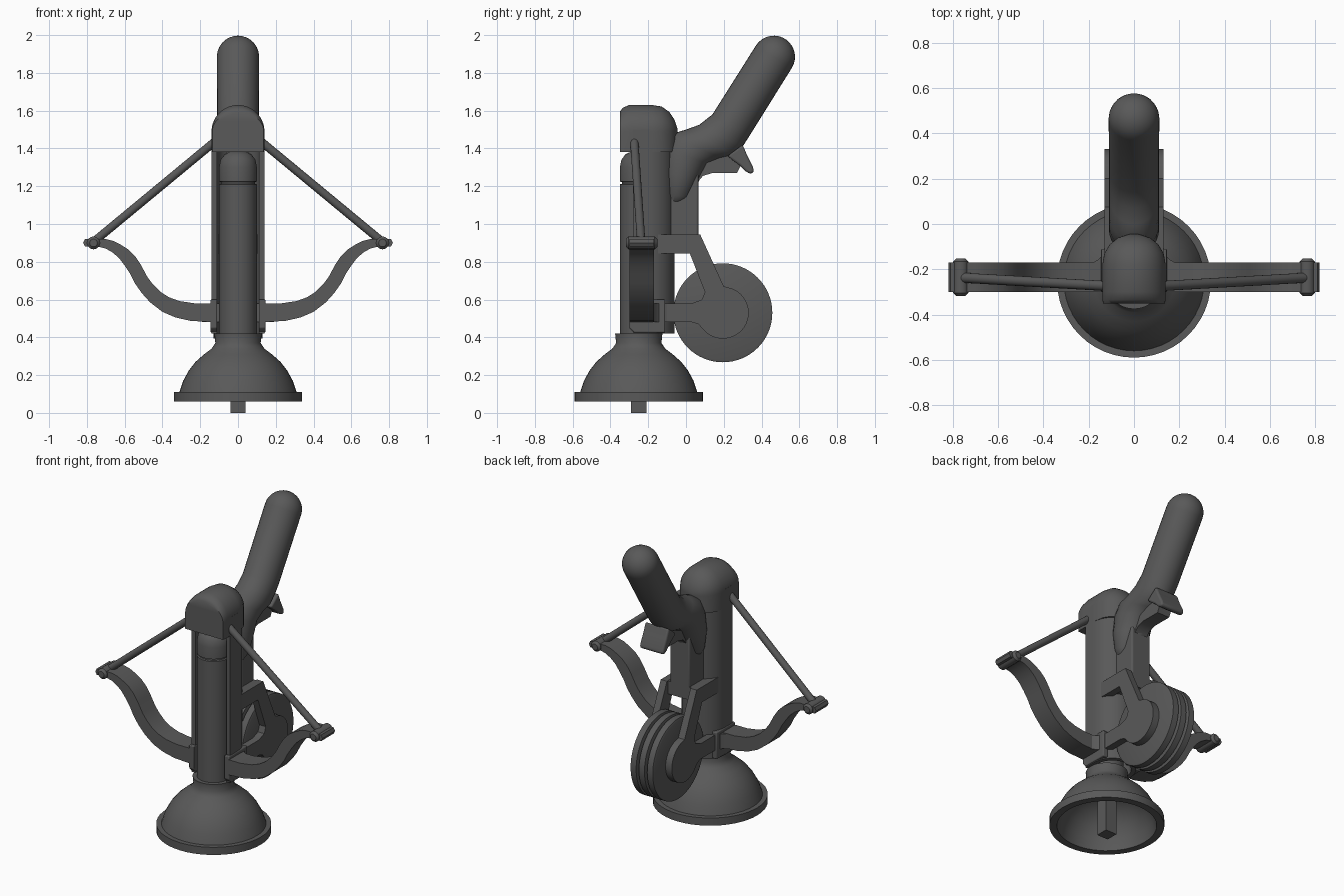
import bpy, bmesh
from math import pi, sin, cos, radians, sqrt
from mathutils import Matrix, Vector

cube = bpy.data.objects.get("Cube")
if cube:
    bpy.data.objects.remove(cube, do_unlink=True)

grey = bpy.data.materials.new("dark grey")
grey.use_nodes = True
grey.diffuse_color = (0.1, 0.1, 0.1, 1)
grey.node_tree.nodes["Principled BSDF"].inputs["Base Color"].default_value = (0.1, 0.1, 0.1, 1)


def finish(name, bm, bevel=0, angle=40):
    """Turn a bmesh into a shaded object with an optional bevel."""
    bmesh.ops.recalc_face_normals(bm, faces=bm.faces)
    mesh = bpy.data.meshes.new(name)
    bm.to_mesh(mesh)
    bm.free()
    mesh.materials.append(grey)
    for p in mesh.polygons:
        p.use_smooth = True
    mesh.set_sharp_from_angle(angle=radians(angle))
    ob = bpy.data.objects.new(name, mesh)
    bpy.context.scene.collection.objects.link(ob)
    if bevel:
        mod = ob.modifiers.new("soft edges", "BEVEL")
        mod.width, mod.segments, mod.limit_method = bevel, 3, "ANGLE"
        mod.angle_limit = radians(40)
    return ob


def loft(name, rings, cap=True, bevel=0, angle=40):
    """Skin a list of closed rings of points."""
    bm = bmesh.new()
    vs = [[bm.verts.new(p) for p in ring] for ring in rings]
    n = len(vs[0])
    for a, b in zip(vs, vs[1:]):
        for i in range(n):
            j = (i + 1) % n
            bm.faces.new((a[i], a[j], b[j], b[i]))
    if cap:
        bm.faces.new(vs[0])
        bm.faces.new(vs[-1])
    return finish(name, bm, bevel, angle)


def prism(name, pts, axis, lo, hi, bevel=0):
    """Extrude a 2D outline along one axis."""
    put = {"x": lambda p, t: (t, p[0], p[1]),
           "y": lambda p, t: (p[0], t, p[1]),
           "z": lambda p, t: (p[0], p[1], t)}[axis]
    return loft(name, [[put(p, t) for p in pts] for t in (lo, hi)], bevel=bevel)


def box(name, x0, x1, y0, y1, z0, z1, bevel=0):
    return prism(name, [(x0, y0), (x1, y0), (x1, y1), (x0, y1)], "z", z0, z1, bevel)


def lathe(name, profile, matrix, n=48, cap=True):
    """Revolve (radius, height) points about z, then place the result."""
    rings = [[matrix @ Vector((r * cos(2 * pi * i / n), r * sin(2 * pi * i / n), z))
              for i in range(n)] for r, z in profile]
    return loft(name, rings, cap)


def rod(name, a, b, r):
    a, b = Vector(a), Vector(b)
    d = b - a
    m = Matrix.Translation(a) @ d.to_track_quat("Z", "Y").to_matrix().to_4x4()
    e = r * 0.4
    return lathe(name, [(r - e, 0), (r, e), (r, d.length - e), (r - e, d.length)], m, 16)


def arc(cx, cy, r, a0, a1, n):
    return [(cx + r * cos(radians(a0 + (a1 - a0) * i / n)),
             cy + r * sin(radians(a0 + (a1 - a0) * i / n))) for i in range(n + 1)]


# Suction cup, hollow below, with its centre pin
AXIS = Matrix.Translation((0, -0.25, 0))
lathe("suction_cup", [
    (0.01, 0.42), (0.125, 0.42), (0.12, 0.37), (0.14, 0.34), (0.18, 0.31), (0.225, 0.27),
    (0.26, 0.225), (0.29, 0.17), (0.31, 0.11), (0.34, 0.11), (0.34, 0.06), (0.295, 0.06),
    (0.28, 0.13), (0.25, 0.2), (0.2, 0.26), (0.12, 0.31), (0.01, 0.32)], AXIS)
box("cup_pin", -0.04, 0.04, -0.29, -0.21, 0, 0.35)

# Stick with a ring groove and rounded end
lathe("stick", [(0.1, 0.4), (0.1, 1.21), (0.09, 1.213), (0.09, 1.222), (0.1, 1.225),
                (0.1, 1.3), (0.092, 1.34), (0.07, 1.37), (0.035, 1.385), (0.005, 1.39)], AXIS)

# Barrel: a channel open to the front
outer = [(0.14, -0.28)] + arc(0, -0.2, 0.14, 0, 180, 24) + [(-0.14, -0.28)]
inner = [(-0.112, -0.28)] + arc(0, -0.2, 0.112, 180, 0, 24) + [(0.112, -0.28)]
prism("barrel", outer + inner, "z", 0.42, 1.5)

# Domed head hooked over the stick
rings = []
for y, w, top in [(-0.35, 0.136, 1.595), (-0.335, 0.14, 1.615), (-0.3, 0.14, 1.63),
                  (-0.18, 0.14, 1.63), (-0.13, 0.131, 1.622), (-0.09, 0.107, 1.595),
                  (-0.06, 0.07, 1.55), (-0.045, 0.02, 1.505)]:
    arch = [(w * cos(pi * i / 24), y, 1.49 + (top - 1.49) * sin(pi * i / 24)) for i in range(25)]
    rings.append([(w, y, 1.38)] + arch + [(-w, y, 1.38)])
loft("head", rings, angle=50)

# Grip: oval sections between a front and a back point, then a round end
sections = [((-0.1, 1.09), (-0.03, 1.085), 0.05), ((-0.12, 1.16), (0.03, 1.14), 0.09),
            ((-0.13, 1.28), (0.07, 1.23), 0.11), ((-0.12, 1.4), (0.12, 1.32), 0.11),
            ((-0.08, 1.475), (0.19, 1.345), 0.11), ((0, 1.5), (0.26, 1.36), 0.11),
            ((0.07, 1.525), (0.3, 1.41), 0.11), ((0.14, 1.58), (0.335, 1.465), 0.11)]
along, across = Vector((0.52, 0.855)), Vector((-0.855, 0.52))
for k in range(8):
    t = k / 7 * 1.5
    c, r = Vector((0.465, 1.885)) + along * 0.112 * sin(t), 0.112 * cos(t)
    sections.append((c + across * r, c - across * r, r))
rings = []
for f, b, w in sections:
    f, b = Vector(f), Vector(b)
    mid, half = (f + b) / 2, (f - b) / 2
    ring = []
    for i in range(32):
        a = 2 * pi * i / 32
        p = mid + half * cos(a)
        ring.append((w * sin(a), p.x, p.y))
    rings.append(ring)
loft("grip", rings, angle=60)
prism("grip_spur", [(0.22, 1.36), (0.3, 1.42), (0.325, 1.36), (0.355, 1.3), (0.36, 1.275),
                    (0.34, 1.265), (0.315, 1.28), (0.285, 1.31), (0.25, 1.335)],
      "x", -0.085, 0.085, 0.012)
prism("trigger_web", [(0.03, 1.15), (0.06, 1.22), (0.09, 1.255), (0.14, 1.27), (0.27, 1.27),
                      (0.29, 1.31), (0.2, 1.38), (0.03, 1.38)], "x", -0.045, 0.045)

# Post and cross bar that carry the wheel fork
box("rear_post", -0.07, 0.07, -0.09, 0.065, 0.87, 1.3, 0.01)
box("fork_bridge", -0.1, 0.1, -0.1, 0.065, 0.86, 0.944)

# Grooved wheel
ON_X = Matrix.Translation((0, 0.195, 0.53)) @ Matrix.Rotation(pi / 2, 4, "Y")
profile = [(0.01, -0.085), (0.25, -0.085)]
for x in (-0.06, 0, 0.06):
    profile += [(0.262, x - 0.02), (0.262, x + 0.02)]
    if x < 0.05:
        profile += [(0.235, x + 0.025), (0.235, x + 0.035)]
lathe("wheel", profile + [(0.25, 0.085), (0.01, 0.085)], ON_X, 64)

# Parts on both sides
fork = ([(-0.16, 0.945), (0.075, 0.945), (0.2, 0.67)] + arc(0.195, 0.53, 0.137, 80, -130, 24)
        + [(0.065, 0.47), (0.03, 0.48), (-0.18, 0.48), (-0.18, 0.58), (0.03, 0.58),
           (0.085, 0.6), (0.1, 0.64), (0.02, 0.845), (-0.16, 0.845)])
limb = [(0.12, 0.58), (0.23, 0.58), (0.31, 0.592), (0.365, 0.612), (0.41, 0.64), (0.45, 0.68),
        (0.48, 0.72), (0.515, 0.785), (0.545, 0.83), (0.58, 0.865), (0.62, 0.89), (0.66, 0.91),
        (0.7, 0.92), (0.81, 0.92), (0.82, 0.9), (0.81, 0.88), (0.74, 0.88), (0.7, 0.87),
        (0.665, 0.85), (0.63, 0.82), (0.6, 0.78), (0.57, 0.735), (0.545, 0.685),
        (0.51, 0.635), (0.465, 0.585), (0.4, 0.535), (0.33, 0.505), (0.25, 0.487), (0.12, 0.48)]
for side, s in (("left", 1), ("right", -1)):
    prism(side + "_fork", fork, "x", s * 0.085, s * 0.13)
    prism(side + "_limb", [(s * x, z) for x, z in limb], "y", -0.3, -0.17)
    prism(side + "_bracket", [(-0.3, 0.6), (-0.3, 0.45), (-0.275, 0.425), (-0.11, 0.425),
                              (-0.11, 0.6)], "x", s * 0.11, s * 0.145, 0.006)
    # fillet blending the limb into the barrel
    prism(side + "_fillet", [(s * 0.11, -0.175), (s * 0.19, -0.175), (s * 0.155, -0.155),
                             (s * 0.135, -0.13), (s * 0.13, -0.1), (s * 0.11, -0.1)],
          "z", 0.482, 0.578)
    rod(side + "_cord_knob", (s * 0.765, -0.318, 0.9), (s * 0.765, -0.152, 0.9), 0.034)
    rod(side + "_cord", (s * 0.765, -0.237, 0.905), (s * 0.1, -0.275, 1.455), 0.022)
